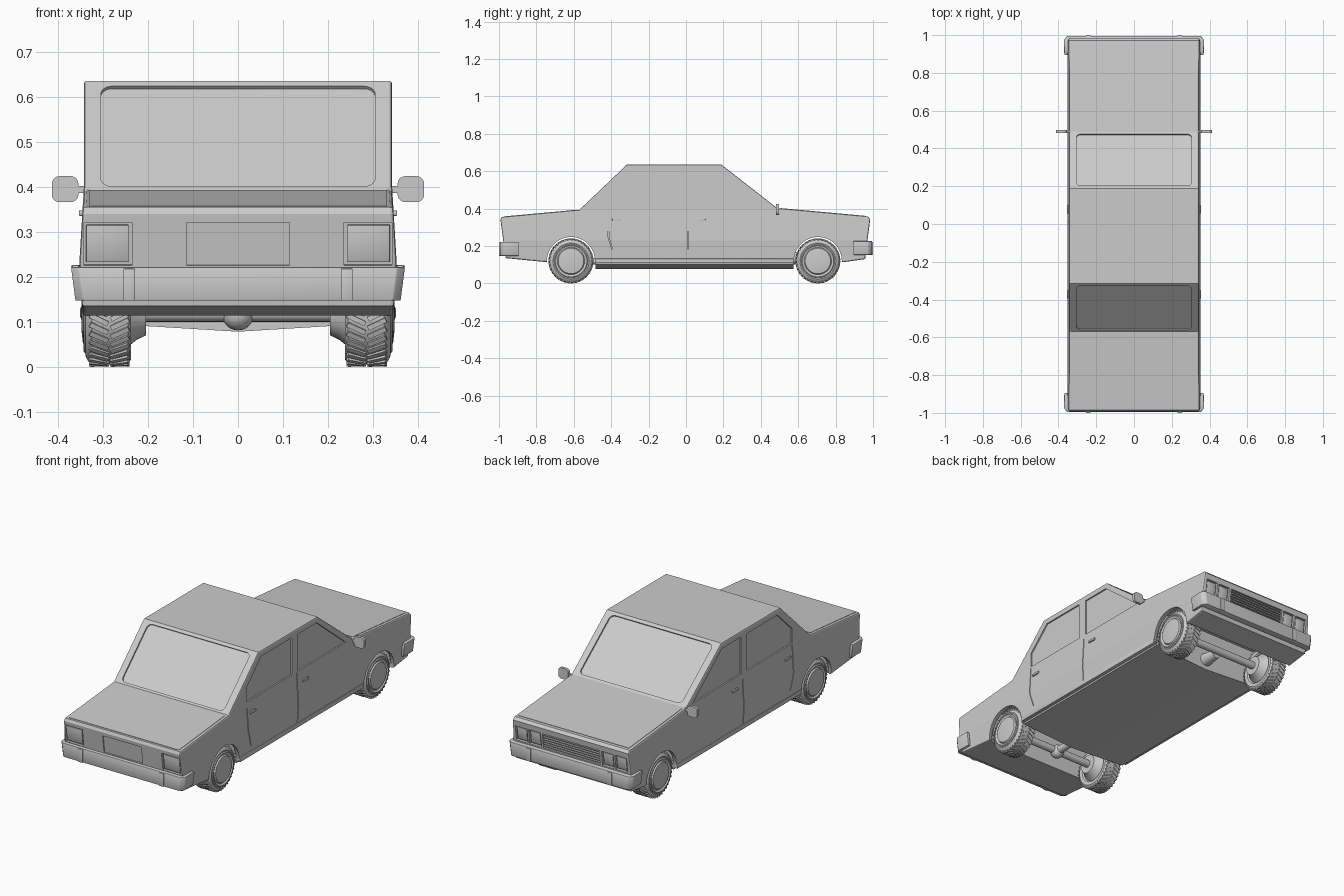
import bpy, bmesh, math
from mathutils import Vector, Matrix

if "Cube" in bpy.data.objects:
    bpy.data.objects.remove(bpy.data.objects["Cube"])

X, Y, Z = Vector((1, 0, 0)), Vector((0, 1, 0)), Vector((0, 0, 1))


def finish(name, bm, smooth=True):
    bmesh.ops.remove_doubles(bm, verts=bm.verts, dist=1e-5)
    bmesh.ops.recalc_face_normals(bm, faces=bm.faces)
    me = bpy.data.meshes.new(name)
    bm.to_mesh(me)
    bm.free()
    ob = bpy.data.objects.new(name, me)
    bpy.context.collection.objects.link(ob)
    if smooth:
        bpy.ops.object.select_all(action='DESELECT')
        bpy.context.view_layer.objects.active = ob
        ob.select_set(True)
        bpy.ops.object.shade_smooth_by_angle(angle=math.radians(30))
    return ob


def prism_bm(pts, frame, d0, d1):
    """Extrude a 2D outline along the normal of frame (origin, u, v)."""
    o, u, v = frame
    n = u.cross(v)
    bm = bmesh.new()
    face = bm.faces.new([bm.verts.new(o + u * a + v * b + n * d0) for a, b in pts])
    ext = bmesh.ops.extrude_face_region(bm, geom=[face])['geom']
    bmesh.ops.translate(bm, vec=n * (d1 - d0),
                        verts=[g for g in ext if isinstance(g, bmesh.types.BMVert)])
    return bm


def prism(name, pts, frame, d0, d1, bevel=0):
    bm = prism_bm(pts, frame, d0, d1)
    bmesh.ops.recalc_face_normals(bm, faces=bm.faces)
    if bevel:
        bmesh.ops.bevel(bm, geom=bm.edges[:], offset=bevel, segments=2, profile=0.5, affect='EDGES')
    return finish(name, bm)


def rect(a0, a1, b0, b1, r=0, n=5):
    if not r:
        return [(a0, b0), (a1, b0), (a1, b1), (a0, b1)]
    pts = []
    for i, (a, b) in enumerate([(a1 - r, b1 - r), (a0 + r, b1 - r), (a0 + r, b0 + r), (a1 - r, b0 + r)]):
        for k in range(n + 1):
            t = math.pi / 2 * (i + k / n)
            pts.append((a + r * math.cos(t), b + r * math.sin(t)))
    return pts


def lathe(name, pts, centre, closed=False, segs=48, axis=X):
    """Revolve (along, radius) points around an axis through centre."""
    side = Z if axis != Z else X
    bm = bmesh.new()
    vs = [bm.verts.new(centre + axis * a + side * r) for a, r in pts]
    es = [bm.edges.new(p) for p in zip(vs, vs[1:] + (vs[:1] if closed else [])) if p[0] != p[1]]
    bmesh.ops.spin(bm, geom=vs + es, cent=centre, axis=axis, angle=math.tau, steps=segs)
    return finish(name, bm)


def line_frame(p, q, u):
    p, q = Vector((0, *p)), Vector((0, *q))
    return (p, u, (q - p).normalized())


SIDE = (Vector(), Y, Z)          # normal +x
PLAN = (Vector(), X, Y)          # normal +z
BACK = line_frame((-0.968, 0.15), (-0.992, 0.34), X)
NOSE = line_frame((0.96, 0.15), (0.985, 0.34), -X)
AXLES = {'rear': -0.615, 'front': 0.705}

# body shell: side profile extruded across, edges rounded, sides bowed
profile = [(-0.965, 0.135), (-0.992, 0.34), (-0.985, 0.355), (-0.57, 0.393), (-0.315, 0.636),
           (0.188, 0.636), (0.488, 0.402), (0.972, 0.358), (0.985, 0.344), (0.958, 0.13),
           (0.84, 0.113), (-0.74, 0.113)]
bm = prism_bm(profile, SIDE, -0.345, 0.345)
bmesh.ops.recalc_face_normals(bm, faces=bm.faces)
rim = [e for e in bm.edges if abs(e.verts[0].co.x - e.verts[1].co.x) < 0.01]
bmesh.ops.bevel(bm, geom=rim, offset=0.007, segments=2, profile=0.5, affect='EDGES')
for z in (0.23, 0.4):
    bmesh.ops.bisect_plane(bm, geom=bm.verts[:] + bm.edges[:] + bm.faces[:],
                           plane_co=(0, 0, z), plane_no=Z)
for v in bm.verts:
    z = v.co.z
    half = 0.353 - (0.23 - z) * 0.06 if z < 0.23 else 0.353 - min(z - 0.23, 0.17) * 0.06
    v.co.x *= half / 0.345
body = finish('body', bm, smooth=False)

# cutters: wheel arches, window recesses, door seams, lamp recesses
cuts = []


def cut(pts, frame, d0, d1):
    ob = prism('cutter', pts, frame, d0, d1)
    ob.hide_render = True
    cuts.append(ob)


for y in AXLES.values():
    cut([(y + 0.128 * math.cos(math.tau * k / 48), 0.12 + 0.128 * math.sin(math.tau * k / 48))
         for k in range(48)], SIDE, -0.5, 0.5)
    cut(rect(y - 0.131, y + 0.131, 0.05, 0.3), SIDE, -0.33, 0.33)
cut(rect(-0.305, 0.305, 0.012, 0.335, 0.025), line_frame((-0.57, 0.393), (-0.315, 0.636), X), -0.008, 0.03)
cut(rect(-0.305, 0.305, 0.014, 0.362, 0.025), line_frame((0.488, 0.402), (0.188, 0.636), -X), -0.008, 0.03)
front_window = [(0.02, 0.405), (0.43, 0.405), (0.182, 0.605), (0.02, 0.605)]
rear_window = [(-0.03, 0.405), (-0.03, 0.605), (-0.29, 0.605), (-0.415, 0.485), (-0.415, 0.405)]
for d0, d1 in ((0.335, 0.4), (-0.4, -0.335)):
    cut(front_window, SIDE, d0, d1)
    cut(rear_window, SIDE, d0, d1)
for d0, d1 in ((0.342, 0.4), (-0.4, -0.342)):
    cut(rect(0.008, 0.012, 0.135, 0.4), SIDE, d0, d1)
    cut([(-0.417, 0.395), (-0.417, 0.25), (-0.39, 0.16), (-0.386, 0.16), (-0.413, 0.25), (-0.413, 0.395)],
        SIDE, d0, d1)
cut(rect(-0.115, 0.115, 0.076, 0.172), BACK, -0.006, 0.05)
cut(rect(-0.17, 0.17, 0.085, 0.165), NOSE, -0.012, 0.05)
for s in (-1, 1):
    cut(rect(*sorted((s * 0.236, s * 0.343)), 0.076, 0.172), BACK, -0.012, 0.05)
    for a in (0.182, 0.262):
        cut(rect(*sorted((s * a, s * (a + 0.07))), 0.085, 0.165), NOSE, -0.012, 0.05)

for c in cuts:
    m = body.modifiers.new('cut', 'BOOLEAN')
    m.operation, m.solver, m.object = 'DIFFERENCE', 'EXACT', c
dg = bpy.context.evaluated_depsgraph_get()
baked = bpy.data.meshes.new_from_object(body.evaluated_get(dg))
body.modifiers.clear()
body.data = baked
for c in cuts:
    bpy.data.objects.remove(c)

# hood and trunk lid, floor pan
prism('hood', rect(-0.33, 0.33, 0.015, 0.47), line_frame((0.972, 0.358), (0.488, 0.402), -X), -0.004, 0.002)
prism('trunk_lid', rect(-0.33, 0.33, 0.01, 0.4), line_frame((-0.985, 0.355), (-0.57, 0.393), X), -0.004, 0.002)
prism('floor_pan', [(-0.335, 0.118), (-0.33, 0.1), (-0.23, 0.092), (0, 0.078), (0.23, 0.092), (0.33, 0.1), (0.335, 0.118)],
      (Vector(), X, Z), -0.575, 0.485)

# grille slats, bumpers and guards
for i in range(6):
    b = 0.09 + i * 0.0128
    prism('grille_slat', rect(-0.168, 0.168, b, b + 0.006), NOSE, -0.013, -0.002)
for name, s, z0, z1 in (('rear', -1, 0.147, 0.222), ('front', 1, 0.153, 0.226)):
    pts = [(0.345, 0.895), (0.36, 0.895), (0.362, 0.975), (0.345, 0.995)]
    outer = pts[1:] + [(-a, b) for a, b in reversed(pts[1:])]
    inner = [(-0.345, 0.895), (-0.34, 0.955), (0.34, 0.955), (0.345, 0.895)]
    bumper = prism(name + '_bumper', [(a, s * b) for a, b in outer + inner], PLAN, z0, z1, 0.003)
    for v in bumper.data.vertices:
        if v.co.z > (z0 + z1) / 2:
            v.co.x *= 1.025
    for g in (-0.242, 0.242):
        prism('bumper_guard', rect(g - 0.013, g + 0.013, *sorted((s * 0.97, s * 1.0))), PLAN, z0, z1 - 0.004, 0.002)

# parts repeated left and right
for s in (-1, 1):
    prism('tail_light', rect(*sorted((s * 0.243, s * 0.338)), 0.083, 0.166), BACK, -0.014, -0.004, 0.002)
    for a in (0.188, 0.268):
        prism('headlight', rect(*sorted((s * a, s * (a + 0.058))), 0.091, 0.159), NOSE, -0.014, -0.005, 0.002)
    prism('sill', rect(-0.485, 0.575, 0.108, 0.132), SIDE, *sorted((s * 0.325, s * 0.351)), 0.003)
    for y in (0.055, -0.395):
        prism('door_handle', rect(y, y + 0.048, 0.335, 0.348), SIDE, *sorted((s * 0.344, s * 0.354)), 0.003)
    # wing mirror with its arm
    prism('mirror', rect(*sorted((s * 0.355, s * 0.414)), 0.366, 0.424, 0.017), (Vector(), X, Z), -0.497, -0.482)
    prism('mirror_arm', rect(*sorted((s * 0.335, s * 0.36)), 0.387, 0.402), (Vector(), X, Z), -0.493, -0.484)

    for end, y in AXLES.items():
        c = Vector((0, y, 0.12))
        tyre = [(0.25, 0.075), (0.24, 0.085), (0.238, 0.104), (0.245, 0.115), (0.325, 0.115),
                (0.334, 0.107), (0.339, 0.096), (0.337, 0.087), (0.328, 0.08)]
        lathe(end + '_tyre', [(s * a, r) for a, r in tyre], c, closed=True)
        cap = [(0.32, 0.088), (0.34, 0.09), (0.344, 0.085), (0.339, 0.079), (0.338, 0.073),
               (0.345, 0.068), (0.348, 0.04), (0.349, 0)]
        lathe(end + '_hubcap', [(s * a, r) for a, r in cap], c)
        drum = [(0.205, 0), (0.205, 0.05), (0.225, 0.06), (0.25, 0.08), (0.3, 0.08)]
        lathe(end + '_brake_drum', [(s * a, r) for a, r in drum], c)
        # chevron tread blocks
        bm = bmesh.new()
        for k in range(36):
            for col in (-1, 1):
                turn = math.tau * (k + 0.25 * col) / 36
                mat = (Matrix.Translation(c) @ Matrix.Rotation(turn, 4, 'X')
                       @ Matrix.Translation((s * 0.286 + col * 0.023, 0, 0.1145))
                       @ Matrix.Rotation(col * 0.45, 4, 'Z') @ Matrix.Diagonal((0.044, 0.011, 0.01, 1)))
                bmesh.ops.create_cube(bm, size=1, matrix=mat)
        finish(end + '_tread', bm, smooth=False)

# axles, differential and drive shaft
for end, y in AXLES.items():
    lathe(end + '_axle', [(-0.24, 0.02), (0.24, 0.02)], Vector((0, y, 0.12)), segs=20)
ball = [(0.036 * math.cos(math.pi * k / 12), 0.036 * math.sin(math.pi * k / 12)) for k in range(13)]
lathe('differential', ball, Vector((0, AXLES['rear'], 0.117)), segs=24)
lathe('drive_shaft', [(-0.6, 0.022), (-0.45, 0.015)], Vector((0, 0, 0.118)), segs=16, axis=Y)
lathe('gearbox', [(0.53, 0.04), (0.66, 0.025), (0.66, 0)], Vector((0, 0, 0.135)), segs=16, axis=Y)
